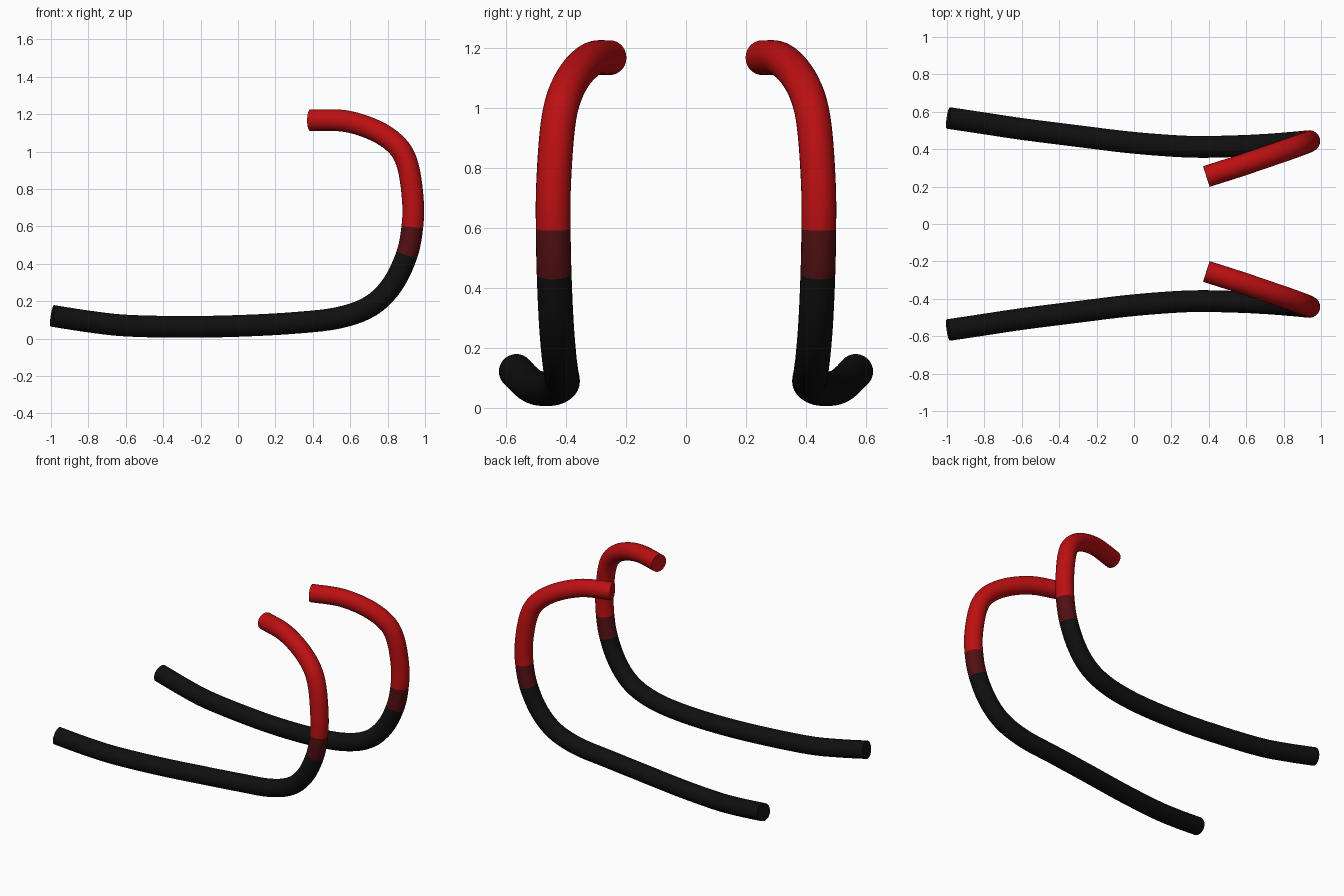
import bpy, bmesh, math
from mathutils import Vector

if "Cube" in bpy.data.objects:
    bpy.data.objects.remove(bpy.data.objects["Cube"])

RADIUS, SIDES, STEPS = 0.058, 28, 5

def material(name, rgb):
    m = bpy.data.materials.new(name)
    m.diffuse_color = (*rgb, 1)
    m.use_nodes = True
    m.node_tree.nodes["Principled BSDF"].inputs["Base Color"].default_value = m.diffuse_color
    return m

MATS = [material("black", (0.005, 0.005, 0.005)),
        material("dark_red", (0.085, 0.005, 0.006)),
        material("red", (0.5, 0.005, 0.006))]

# Centre line of one bar: (x, y, z)
PATH = [Vector(p) for p in (
    (-0.993, 0.567, 0.122), (-0.8, 0.538, 0.092), (-0.6, 0.508, 0.07),
    (-0.3, 0.470, 0.063), (0.0, 0.434, 0.068), (0.3, 0.413, 0.084),
    (0.54, 0.416, 0.112), (0.71, 0.424, 0.175), (0.825, 0.433, 0.288),
    (0.902, 0.440, 0.447), (0.932, 0.443, 0.597), (0.935, 0.442, 0.74),
    (0.909, 0.430, 0.92), (0.855, 0.410, 1.027), (0.74, 0.370, 1.11),
    (0.575, 0.314, 1.163), (0.387, 0.254, 1.168))]
DARK_START, RED_START = 9, 10   # path points where the colour changes

def spline(pts):
    """Smooth samples through the points, with the path segment of each."""
    ext = [2 * pts[0] - pts[1]] + pts + [2 * pts[-1] - pts[-2]]
    out = []
    for i in range(len(pts) - 1):
        a, b, c, d = ext[i:i + 4]
        for s in range(STEPS):
            t = s / STEPS
            out.append((0.5 * (2 * b + (c - a) * t + (2 * a - 5 * b + 4 * c - d) * t * t
                               + (3 * b - a - 3 * c + d) * t ** 3), i))
    out.append((pts[-1].copy(), len(pts) - 2))
    return out

def bar(name, side):
    samples = [(Vector((p.x, p.y * side, p.z)), i) for p, i in spline(PATH)]
    bm = bmesh.new()
    rings = []
    for k, (p, _) in enumerate(samples):
        tangent = (samples[min(k + 1, len(samples) - 1)][0] - samples[max(k - 1, 0)][0]).normalized()
        u = Vector((0, 1, 0))
        u = (u - tangent * u.dot(tangent)).normalized()
        v = tangent.cross(u)
        rings.append([bm.verts.new(p + RADIUS * (u * math.cos(a) + v * math.sin(a)))
                      for a in (2 * math.pi * j / SIDES for j in range(SIDES))])
    # Tube wall, coloured by position along the path
    for k in range(len(rings) - 1):
        seg = samples[k][1]
        for j in range(SIDES):
            n = (j + 1) % SIDES
            f = bm.faces.new((rings[k][j], rings[k][n], rings[k + 1][n], rings[k + 1][j]))
            f.material_index = (seg >= DARK_START) + (seg >= RED_START)
    # Flat ends
    bm.faces.new(rings[0][::-1]).material_index = 0
    bm.faces.new(rings[-1]).material_index = 2
    bmesh.ops.recalc_face_normals(bm, faces=bm.faces)
    mesh = bpy.data.meshes.new(name)
    bm.to_mesh(mesh)
    bm.free()
    for m in MATS:
        mesh.materials.append(m)
    obj = bpy.data.objects.new(name, mesh)
    bpy.context.collection.objects.link(obj)
    bpy.ops.object.select_all(action='DESELECT')
    obj.select_set(True)
    bpy.context.view_layer.objects.active = obj
    bpy.ops.object.shade_smooth_by_angle(angle=math.radians(40))

bar("front_bar", -1)
bar("back_bar", 1)
